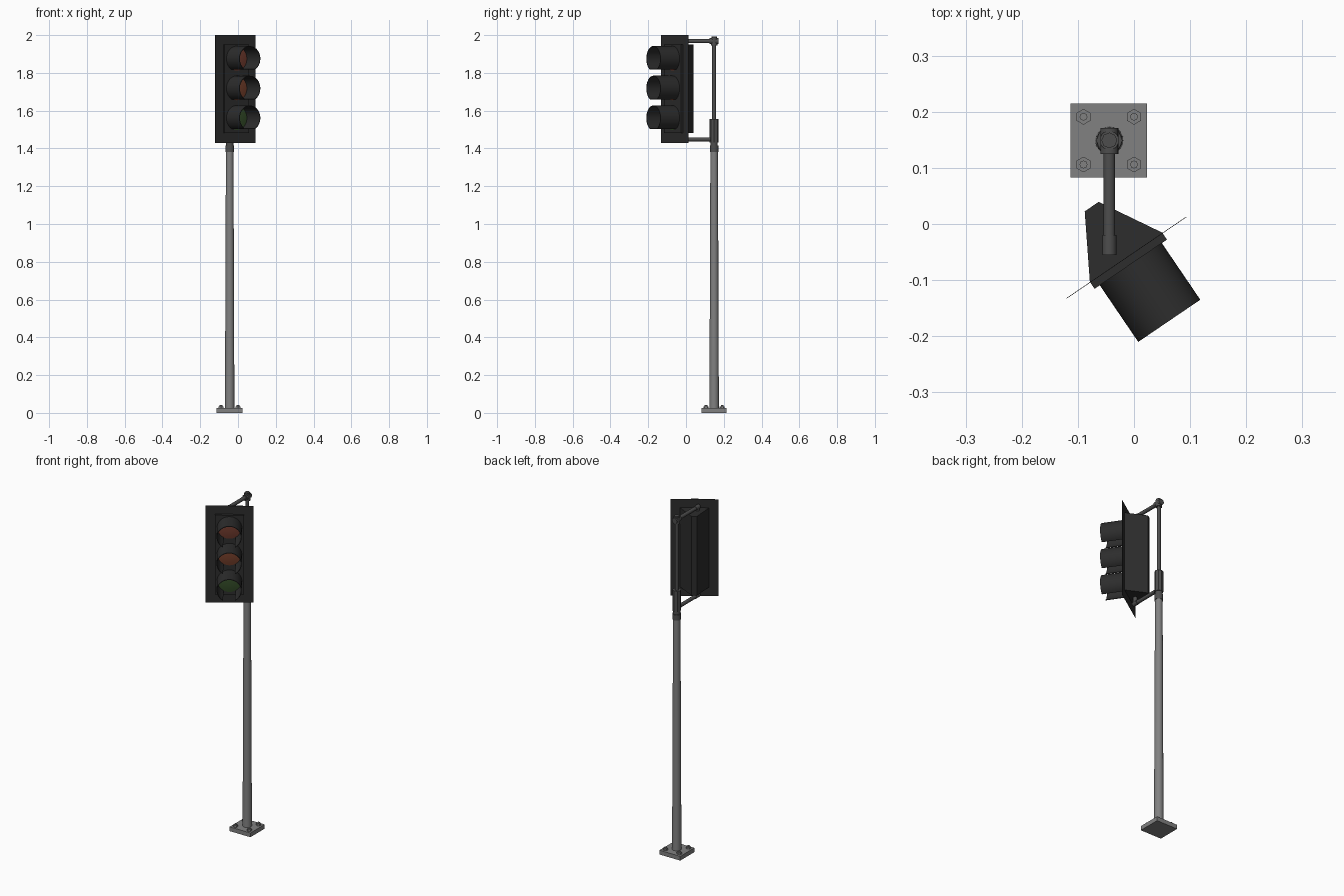
import bpy, bmesh, math
from mathutils import Vector, Matrix

if "Cube" in bpy.data.objects:
    bpy.data.objects.remove(bpy.data.objects["Cube"])


def material(name, rgb):
    m = bpy.data.materials.new(name)
    m.diffuse_color = (*rgb, 1)
    m.use_nodes = True
    m.node_tree.nodes["Principled BSDF"].inputs["Base Color"].default_value = m.diffuse_color
    return m


BLACK = material("black_housing", (0.026, 0.026, 0.026))
STEEL = material("grey_steel", (0.22, 0.22, 0.22))
DARK = material("dark_fittings", (0.075, 0.075, 0.075))
RED = material("red_lens", (0.17, 0.045, 0.028))
AMBER = material("amber_lens", (0.18, 0.05, 0.024))
GREEN = material("green_lens", (0.035, 0.075, 0.022))

PX, PY = -0.044, 0.149                    # pole axis
HEAD = Matrix.Rotation(math.radians(34.2), 4, 'Z')   # turned signal head
HX = -0.045                               # head centre in its own frame
LAMPS = [(1.875, RED, "red"), (1.718, AMBER, "amber"), (1.561, GREEN, "green")]


def finish(name, bm, mat, matrix=None, smooth=False):
    if matrix:
        bm.transform(matrix)
    bmesh.ops.recalc_face_normals(bm, faces=bm.faces[:])
    me = bpy.data.meshes.new(name)
    bm.to_mesh(me)
    bm.free()
    me.materials.append(mat)
    ob = bpy.data.objects.new(name, me)
    bpy.context.collection.objects.link(ob)
    if smooth:
        bpy.ops.object.select_all(action='DESELECT')
        ob.select_set(True)
        bpy.context.view_layer.objects.active = ob
        bpy.ops.object.shade_smooth_by_angle(angle=math.radians(40))
    return ob


def rod(name, a, b, r1, mat, r2=None, sides=20):
    """Cylinder or cone from point a to point b."""
    a, b = Vector(a), Vector(b)
    d = b - a
    m = Matrix.Translation((a + b) / 2) @ d.to_track_quat('Z', 'Y').to_matrix().to_4x4()
    bm = bmesh.new()
    bmesh.ops.create_cone(bm, cap_ends=True, segments=sides, radius1=r1,
                          radius2=r1 if r2 is None else r2, depth=d.length)
    return finish(name, bm, mat, m, sides > 8)


def box(name, lo, hi, mat, matrix=None):
    lo, hi = Vector(lo), Vector(hi)
    bm = bmesh.new()
    bmesh.ops.create_cube(bm, size=1)
    bmesh.ops.scale(bm, vec=hi - lo, verts=bm.verts)
    bmesh.ops.translate(bm, vec=(lo + hi) / 2, verts=bm.verts)
    return finish(name, bm, mat, matrix)


def prism(name, profile, z0, z1, mat, matrix=None):
    bm = bmesh.new()
    f = bm.faces.new([bm.verts.new((x, y, z0)) for x, y in profile])
    ext = bmesh.ops.extrude_face_region(bm, geom=[f])
    verts = [v for v in ext['geom'] if isinstance(v, bmesh.types.BMVert)]
    bmesh.ops.translate(bm, vec=(0, 0, z1 - z0), verts=verts)
    return finish(name, bm, mat, matrix)


def visor(name, z, r=0.067, gap=30, y0=-0.055, y1=-0.178, wall=0.003, n=32):
    """Tunnel visor with an open slot along the bottom."""
    bm = bmesh.new()
    rings = []
    for i in range(n + 1):
        a = math.radians(-90 + gap + (360 - 2 * gap) * i / n)
        c, s = math.cos(a), math.sin(a)
        rings.append([bm.verts.new((HX + q * c, y, z + q * s))
                      for q, y in ((r, y0), (r, y1), (r - wall, y1), (r - wall, y0))])
    for A, B in zip(rings, rings[1:]):
        for k in range(4):
            bm.faces.new((A[k], A[(k + 1) % 4], B[(k + 1) % 4], B[k]))
    bm.faces.new(rings[0])
    bm.faces.new(rings[-1])
    return finish(name, bm, BLACK, HEAD, True)


def lens(name, z, mat, r=0.063, bulge=0.007, n=32):
    """Shallow domed lens facing forward."""
    bm = bmesh.new()
    rings = []
    for q, h in ((1, 0), (0.7, 0.51), (0.35, 0.88)):
        rings.append([bm.verts.new((HX + r * q * math.cos(2 * math.pi * i / n),
                                    -0.0565 - bulge * h,
                                    z + r * q * math.sin(2 * math.pi * i / n)))
                      for i in range(n)])
    for A, B in zip(rings, rings[1:]):
        for i in range(n):
            j = (i + 1) % n
            bm.faces.new((A[i], A[j], B[j], B[i]))
    bm.faces.new(rings[-1])
    bm.faces.new(rings[0])
    return finish(name, bm, mat, HEAD, True)


# base plate with four anchor bolts
box("base_plate", (-0.113, 0.083, 0), (0.023, 0.215, 0.025), STEEL)
for i, (bx, by) in enumerate((x, y) for x in (-0.09, 0.0) for y in (0.106, 0.191)):
    rod(f"anchor_nut_{i}", (bx, by, 0.024), (bx, by, 0.035), 0.014, STEEL, sides=6)
    rod(f"anchor_stud_{i}", (bx, by, 0.034), (bx, by, 0.041), 0.007, STEEL, sides=8)

# tapered pole and upper tube
rod("pole", (PX, PY, 0.024), (PX, PY, 1.385), 0.025, STEEL, 0.02)
rod("pole_collar", (PX, PY, 1.382), (PX, PY, 1.415), 0.023, DARK)
rod("upper_tube", (PX, PY, 1.41), (PX, PY, 1.96), 0.0105, DARK)
rod("tube_sleeve", (PX, PY, 1.414), (PX, PY, 1.435), 0.019, DARK)
rod("tube_clamp", (PX, PY, 1.432), (PX, PY, 1.555), 0.0235, DARK, sides=8)
rod("top_fitting", (PX, PY, 1.945), (PX, PY, 1.985), 0.017, DARK)
rod("top_cap", (PX, PY, 1.98), (PX, PY, 1.992), 0.014, DARK, sides=8)
rod("top_cross_fitting", (PX, PY - 0.024, 1.968), (PX, PY + 0.022, 1.968), 0.016, DARK)

# bracket arms with elbows into the housing
for name, z, hz in (("upper", 1.968, 1.94), ("lower", 1.448, 1.49)):
    rod(f"{name}_arm", (PX, PY, z), (PX, -0.03, z), 0.0105, DARK)
    rod(f"{name}_elbow", (PX, -0.02, z), (PX, -0.055, z), 0.0125, DARK)
    rod(f"{name}_elbow_stub", (PX, -0.043, z), (PX, -0.043, hz), 0.0115, DARK)

# signal housing, tapering toward the back
half = [(0.078, -0.056), (0.078, -0.041), (0.015, 0.068)]
profile = [(HX + x, y) for x, y in half] + [(HX - x, y) for x, y in reversed(half)]
prism("signal_housing", profile, 1.483, 1.95, BLACK, HEAD)

# thin backplate around the housing
box("backplate", (HX - 0.129, -0.0425, 1.43), (HX + 0.129, -0.0415, 2.0), BLACK, HEAD)

# lamps
for z, mat, name in LAMPS:
    lens(f"{name}_lens", z, mat)
    visor(f"{name}_visor", z)
